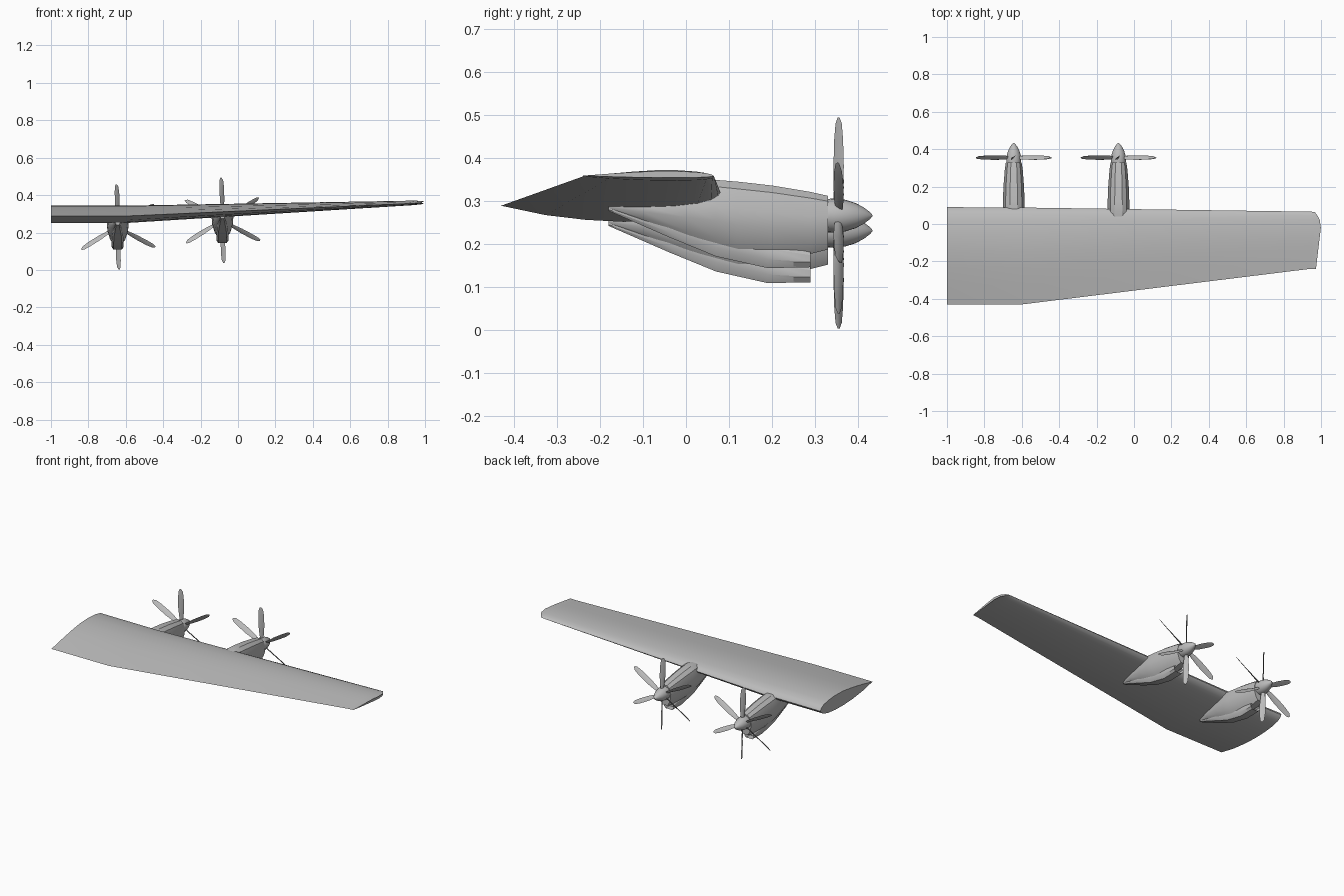
import bpy, bmesh, math
from mathutils import Matrix, Vector

if "Cube" in bpy.data.objects:
    bpy.data.objects.remove(bpy.data.objects["Cube"])

grey = bpy.data.materials.new("plain grey")
grey.use_nodes = True
grey.diffuse_color = (0.5, 0.5, 0.5, 1)
grey.node_tree.nodes["Principled BSDF"].inputs["Base Color"].default_value = (0.5, 0.5, 0.5, 1)


def finish(name, bm, angle=30):
    bmesh.ops.recalc_face_normals(bm, faces=bm.faces)
    mesh = bpy.data.meshes.new(name)
    bm.to_mesh(mesh)
    bm.free()
    mesh.materials.append(grey)
    ob = bpy.data.objects.new(name, mesh)
    bpy.context.collection.objects.link(ob)
    bpy.ops.object.select_all(action="DESELECT")
    ob.select_set(True)
    bpy.context.view_layer.objects.active = ob
    bpy.ops.object.shade_smooth_by_angle(angle=math.radians(angle))
    return ob


def loft(bm, rings):
    """Skin closed rings of points and cap both ends; returns the end cap."""
    loops = [[bm.verts.new(p) for p in ring] for ring in rings]
    for a, b in zip(loops, loops[1:]):
        for i in range(len(a)):
            j = (i + 1) % len(a)
            bm.faces.new((a[i], a[j], b[j], b[i]))
    bm.faces.new(loops[0][::-1])
    return bm.faces.new(loops[-1])


# Wing: airfoil as (chord fraction, upper height, lower depth)
AIRFOIL = [(0.015, .3, .28), (.06, .6, .6), (.14, .83, .85), (.28, 1, 1),
           (.45, .98, 1), (.62, .75, .85), (.8, .42, .55)]
OUTLINE = ([(0, 0)] + [(t, u * 1.0) for t, u, d in AIRFOIL] + [(1, 0)]
           + [(t, -d) for t, u, d in reversed(AIRFOIL)])


def wing_ring(x, lead, trail, z_lead, z_trail, up, down, tip=False):
    ring = []
    for t, h in OUTLINE:
        px = x
        if tip:  # raked tip with a rounded leading corner
            px = 1 - .027 * max(0, (t - .25) / .75) - .035 * max(0, 1 - t / .25) ** 2
        z = z_lead + (z_trail - z_lead) * t + h * (up if h > 0 else down)
        ring.append((px, lead + (trail - lead) * t, z))
    return ring


bm = bmesh.new()
loft(bm, [wing_ring(-1, .09, -.43, .3, .288, .047, .044),
          wing_ring(-.6, .088, -.43, .3, .288, .047, .044),
          wing_ring(.94, .066, -.24, .354, .356, .016, .008),
          wing_ring(.97, .065, -.24, .357, .358, .011, .004, tip=True)])
finish("wing", bm, 35)

# Half sections as (width fraction, height fraction) from top to bottom
BODY_HALF = [(.35, 1), (.75, .9), (1, .62), (.95, .4), (.72, .15), (.4, 0)]
SCOOP_HALF = [(.8, 1), (1, .8), (1, .35), (.7, 0)]


def section(half, x, y, width, top, bottom):
    pts = half + [(-w, h) for w, h in reversed(half)]
    return [(x + w * width, y, bottom + (top - bottom) * h) for w, h in pts]


# Nacelle stations: y, half width, top, bottom (heights above the hub line)
BODY = [(-.18, .012, .027, .015), (-.1, .035, .045, -.015), (0, .052, .07, -.053),
        (.07, .058, .083, -.075), (.12, .058, .079, -.089), (.2, .055, .07, -.093),
        (.29, .048, .055, -.089), (.33, .042, .046, -.079)]
SCOOP = [(-.18, .01, .02, .011), (-.04, .028, -.015, -.05), (.07, .032, -.035, -.095),
         (.19, .032, -.065, -.122), (.29, .032, -.085, -.12)]
SPINNER = [(.32, .038), (.345, .04), (.37, .037), (.395, .029), (.415, .018), (.428, .008), (.434, .001)]

# Propeller blade stations: radius fraction, half chord, sweep, pitch in degrees
BLADE = [(.1, .008, 0, 60), (.25, .013, 0, 52), (.5, .017, .002, 45),
         (.78, .016, .004, 40), (.94, .012, .006, 37), (1, .004, .008, 36)]


def blade_rings(radius):
    rings = []
    for r, chord, sweep, pitch in BLADE:
        turn = Matrix.Rotation(math.radians(pitch), 3, "Z")
        thick = .005 * (1.1 - r * .8)
        ring = []
        for c, t in [(-1, 0), (-.4, .9), (.3, 1), (1, 0), (.3, -.4), (-.4, -.4)]:
            p = turn @ Vector((c * chord, t * thick, 0))
            ring.append(p + Vector((-sweep, 0, r * radius)))
        rings.append(ring)
    return rings


def build_engine(side, x, hub):
    def raised(rows, half):
        return [section(half, x, y, w, hub + t, hub + b) for y, w, t, b in rows]

    bm = bmesh.new()
    loft(bm, raised(BODY, BODY_HALF))
    finish(side + "_nacelle", bm)

    # Chin scoop with a recessed intake
    bm = bmesh.new()
    mouth = loft(bm, raised(SCOOP, SCOOP_HALF))
    bmesh.ops.inset_region(bm, faces=[mouth], thickness=.005)
    bmesh.ops.translate(bm, verts=mouth.verts, vec=(0, -.04, 0))
    finish(side + "_intake_scoop", bm)

    # Exhaust stub under the tail
    bm = bmesh.new()
    bmesh.ops.create_cone(bm, cap_ends=True, segments=20, radius1=.024, radius2=.024, depth=.08,
                          matrix=Matrix.Translation((x, .01, hub - .033))
                          @ Matrix.Rotation(math.pi / 2, 4, "X") @ Matrix.Diagonal((1, .75, 1, 1)))
    finish(side + "_exhaust", bm)

    # Spinner
    bm = bmesh.new()
    steps = [2 * math.pi * i / 24 for i in range(24)]
    loft(bm, [[(x + r * math.cos(a), y, hub + r * math.sin(a)) for a in steps] for y, r in SPINNER])
    finish(side + "_spinner", bm)

    # Six blades
    bm = bmesh.new()
    for i in range(6):
        place = Matrix.Translation((x, .355, hub)) @ Matrix.Rotation(i * math.pi / 3, 4, "Y")
        loft(bm, [[place @ p for p in ring] for ring in blade_rings(.228)])
    finish(side + "_propeller_blades", bm, 40)


build_engine("inner", -.643, .23)
build_engine("outer", -.083, .265)
